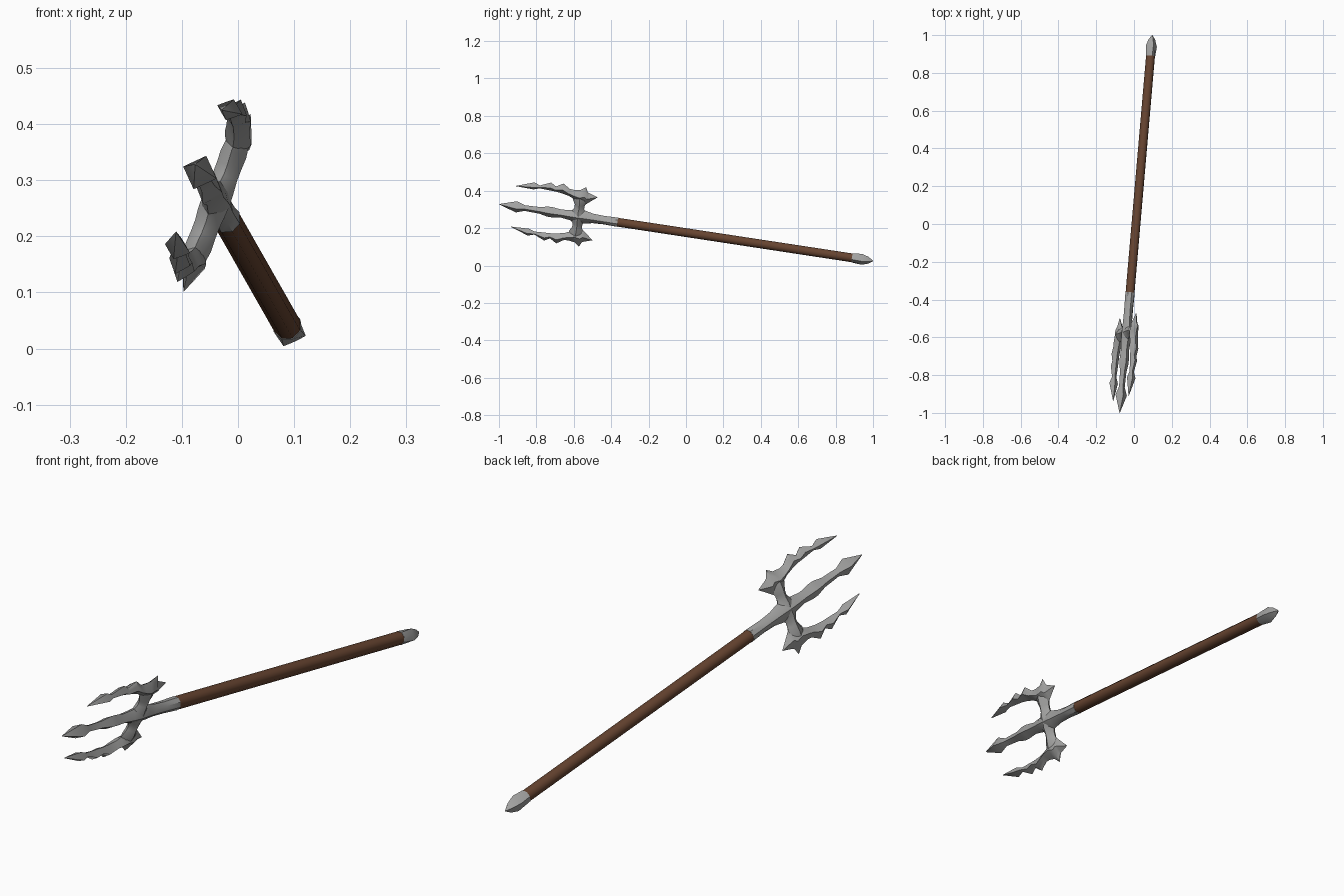
import bpy, bmesh, math
from mathutils import Vector

# Local frame: u runs tail -> tip, v spreads the prongs, n is the thickness
TAIL = Vector((0.097, 1.0, 0.024))
TIP = Vector((-0.076, -1.0, 0.328))
A = (TIP - TAIL).normalized()
W = Vector((0.35, 0.11, 0.93))
W = (W - A * W.dot(A)).normalized()
N = A.cross(W)


def material(name, rgb):
    m = bpy.data.materials.new(name)
    m.diffuse_color = (*rgb, 1)
    return m


STEEL = material("grey steel", (0.36, 0.36, 0.355))
WOOD = material("brown wood", (0.135, 0.058, 0.03))


def loft(name, stations, mat, angle=40):
    """Each station: edge point (u,v), opposite edge point (u,v), half thickness,
    roundness (1 = octagon, 0.71 = diamond)."""
    bm = bmesh.new()
    rings = []
    for p, q, t, k in stations:
        p, q = Vector(p), Vector(q)
        c, d = (p + q) / 2, (q - p) / 2
        ring = []
        for i in range(8):
            f = k if i % 2 else 1
            s = c + d * math.cos(i * math.pi / 4) * f
            h = t * math.sin(i * math.pi / 4) * f
            ring.append(bm.verts.new(TAIL + A * s.x + W * s.y + N * h))
        rings.append(ring)
    for r0, r1 in zip(rings, rings[1:]):
        for i in range(8):
            j = (i + 1) % 8
            bm.faces.new((r0[i], r0[j], r1[j], r1[i]))
    bm.faces.new(rings[0])
    bm.faces.new(rings[-1])
    bmesh.ops.recalc_face_normals(bm, faces=bm.faces)
    me = bpy.data.meshes.new(name)
    bm.to_mesh(me)
    bm.free()
    me.materials.append(mat)
    ob = bpy.data.objects.new(name, me)
    bpy.context.collection.objects.link(ob)
    bpy.ops.object.select_all(action='DESELECT')
    ob.select_set(True)
    bpy.context.view_layer.objects.active = ob
    bpy.ops.object.shade_smooth_by_angle(angle=math.radians(angle))
    return ob


def straight(rows):
    """Rows (u, half width, half thickness, roundness) centred on the axis."""
    return [((u, -r), (u, r), t, k) for u, r, t, k in rows]


# Wooden shaft
loft("shaft", straight([(0.10, 0.025, 0.025, 1), (1.39, 0.025, 0.025, 1)]), WOOD, 50)

# Pointed end cap, round at the shaft and square toward the end
loft("end_cap", straight([
    (0.113, 0.0262, 0.0262, 1), (0.06, 0.031, 0.031, 0.74),
    (0.025, 0.019, 0.019, 0.72), (0.0, 0.002, 0.002, 0.71)]), STEEL)

# Socket, hub and middle prong in one piece
loft("socket_and_middle_prong", straight([
    (1.385, 0.0262, 0.0262, 1), (1.46, 0.024, 0.025, 0.95),
    (1.52, 0.027, 0.025, 0.88), (1.56, 0.036, 0.026, 0.85),
    (1.60, 0.042, 0.028, 0.82), (1.64, 0.030, 0.027, 0.8),
    (1.69, 0.023, 0.023, 0.75), (1.74, 0.029, 0.026, 0.71),
    (1.765, 0.029, 0.026, 0.71), (1.81, 0.019, 0.018, 0.71),
    (1.89, 0.016, 0.016, 0.71), (1.935, 0.032, 0.032, 0.71),
    (2.03, 0.001, 0.001, 0.71)]), STEEL)

# Rows (u, inner v, outer v, half thickness) of one barbed side prong
PRONG = [
    (1.510, 0.122, 0.124, 0.002), (1.555, 0.084, 0.139, 0.015),
    (1.564, 0.076, 0.144, 0.019), (1.577, 0.068, 0.171, 0.021),
    (1.605, 0.075, 0.150, 0.024), (1.640, 0.096, 0.145, 0.024),
    (1.662, 0.106, 0.147, 0.022), (1.700, 0.115, 0.172, 0.022),
    (1.737, 0.120, 0.149, 0.018), (1.766, 0.121, 0.167, 0.020),
    (1.823, 0.124, 0.141, 0.012), (1.856, 0.113, 0.153, 0.024),
    (1.952, 0.116, 0.118, 0.001)]

# Crossbar arm rows (v, rear u, front u, half thickness)
ARM = [
    (0.0, 1.54, 1.655, 0.026), (0.025, 1.562, 1.64, 0.025),
    (0.045, 1.573, 1.625, 0.023), (0.065, 1.572, 1.626, 0.023),
    (0.09, 1.560, 1.640, 0.024), (0.12, 1.565, 1.640, 0.020)]

for side, s in (("upper", 1), ("lower", -1)):
    loft(side + "_prong",
         [((u, s * a), (u, s * b), t, 0.72) for u, a, b, t in PRONG], STEEL)
    loft(side + "_crossbar_arm",
         [((a, s * v), (b, s * v), t, 0.82) for v, a, b, t in ARM], STEEL)
